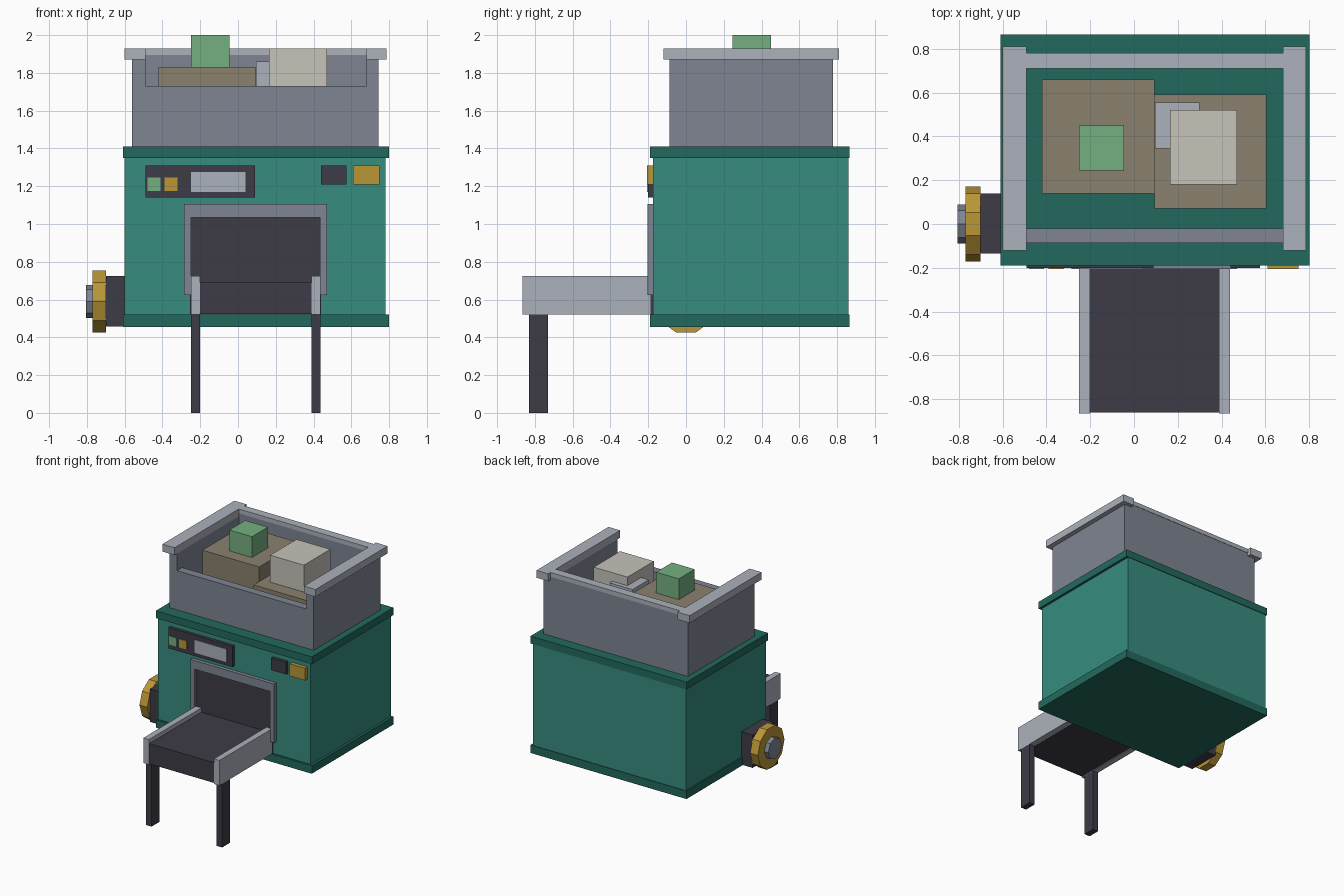
import bpy, bmesh, math
from mathutils import Matrix, Vector

default = bpy.data.objects.get("Cube")
if default:
    bpy.data.objects.remove(default, do_unlink=True)


def material(name, hexcode):
    """Flat material from an sRGB hex string, stored as linear values."""
    srgb = [int(hexcode[i:i + 2], 16) / 255 for i in (0, 2, 4)]
    rgba = [((c + 0.055) / 1.055) ** 2.4 for c in srgb] + [1.0]
    mat = bpy.data.materials.new(name)
    mat.use_nodes = True
    mat.diffuse_color = rgba
    mat.node_tree.nodes["Principled BSDF"].inputs["Base Color"].default_value = rgba
    return mat


teal = material("teal paint", "378C7E")
dark_teal = material("dark teal trim", "22695D")
steel = material("steel", "7E8592")
pale_steel = material("pale steel", "ABB1BC")
charcoal = material("charcoal", "3D3B46")
gold = material("gold", "BA9636")
leaf = material("leaf green", "74B080")
bone = material("bone white", "C7C3BA")
clay = material("clay brown", "8B816E")


def finish(name, bm, mat):
    mesh = bpy.data.meshes.new(name)
    bm.to_mesh(mesh)
    bm.free()
    mesh.materials.append(mat)
    obj = bpy.data.objects.new(name, mesh)
    bpy.context.scene.collection.objects.link(obj)
    return obj


def box(name, mat, x, y, z):
    """Box spanning the given (min, max) ranges."""
    bm = bmesh.new()
    size = Vector([r[1] - r[0] for r in (x, y, z)])
    centre = Vector([(r[0] + r[1]) / 2 for r in (x, y, z)])
    bmesh.ops.create_cube(bm, size=1, matrix=Matrix.Translation(centre) @ Matrix.Diagonal(size.to_4d()))
    return finish(name, bm, mat)


def disc(name, mat, x, radius, sides, height):
    """Low-poly disc whose axis runs along x."""
    bm = bmesh.new()
    place = Matrix.Translation((sum(x) / 2, 0, height)) @ Matrix.Rotation(math.pi / 2, 4, 'Y')
    bmesh.ops.create_cone(bm, cap_ends=True, segments=sides, radius1=radius,
                          radius2=radius, depth=x[1] - x[0], matrix=place)
    return finish(name, bm, mat)


# Machine body with top and bottom trim
box("body", teal, (-0.6, 0.78), (-0.175, 0.86), (0.515, 1.355))
for name, z in (("bottom_trim", (0.455, 0.52)), ("top_trim", (1.35, 1.41))):
    box(name, dark_teal, (-0.61, 0.8), (-0.19, 0.865), z)

# Open hopper, lower at the front
inner = (-0.49, 0.68)
box("hopper_front_wall", steel, inner, (-0.087, -0.02), (1.41, 1.73))
box("hopper_back_wall", steel, inner, (0.71, 0.777), (1.41, 1.895))
box("hopper_back_rail", pale_steel, inner, (0.71, 0.78), (1.895, 1.93))
for side, wall, rail in (("right", (-0.56, -0.49), (-0.6, -0.49)),
                         ("left", (0.68, 0.745), (0.68, 0.785))):
    box(side + "_hopper_wall", steel, wall, (-0.087, 0.777), (1.41, 1.87))
    box(side + "_hopper_rail", pale_steel, rail, (-0.12, 0.81), (1.87, 1.93))

# Blocks piled in the hopper
box("large_clay_block", clay, (-0.42, 0.093), (0.14, 0.66), (1.41, 1.83))
box("low_clay_block", clay, (0.093, 0.605), (0.07, 0.59), (1.41, 1.71))
box("green_block", leaf, (-0.25, -0.045), (0.245, 0.45), (1.8, 2.0))
box("white_block", bone, (0.165, 0.47), (0.18, 0.52), (1.65, 1.93))
box("metal_block", pale_steel, (0.095, 0.3), (0.345, 0.555), (1.66, 1.86))

# Control panel, display and buttons
box("control_panel", charcoal, (-0.49, 0.09), (-0.2, -0.17), (1.14, 1.31))
box("display", pale_steel, (-0.25, 0.04), (-0.206, -0.198), (1.17, 1.275))
box("green_button", leaf, (-0.48, -0.41), (-0.206, -0.198), (1.175, 1.245))
box("gold_button", gold, (-0.39, -0.32), (-0.206, -0.198), (1.175, 1.245))
box("dark_switch", charcoal, (0.44, 0.575), (-0.2, -0.17), (1.21, 1.31))
box("gold_switch", gold, (0.61, 0.75), (-0.206, -0.17), (1.21, 1.31))

# Outlet opening and its frame
box("outlet_opening", charcoal, (-0.255, 0.44), (-0.187, -0.17), (0.52, 1.04))
box("outlet_frame_top", steel, (-0.285, 0.47), (-0.205, -0.17), (1.035, 1.105))
for side, x in (("right", (-0.285, -0.25)), ("left", (0.435, 0.47))):
    box(side + "_outlet_frame", steel, x, (-0.205, -0.17), (0.625, 1.035))

# Conveyor with side rails and legs
box("conveyor_belt", charcoal, (-0.2, 0.39), (-0.86, -0.18), (0.525, 0.69))
for side, x in (("right", (-0.25, -0.2)), ("left", (0.388, 0.438))):
    box(side + "_conveyor_rail", pale_steel, x, (-0.865, -0.17), (0.52, 0.725))
    box(side + "_conveyor_leg", charcoal, x, (-0.83, -0.73), (0, 0.52))

# Side wheel on its mount
box("wheel_mount", charcoal, (-0.7, -0.6), (-0.135, 0.14), (0.457, 0.725))
disc("hand_wheel", gold, (-0.77, -0.7), 0.172, 10, 0.59)
disc("wheel_hub", steel, (-0.805, -0.77), 0.088, 8, 0.59)
